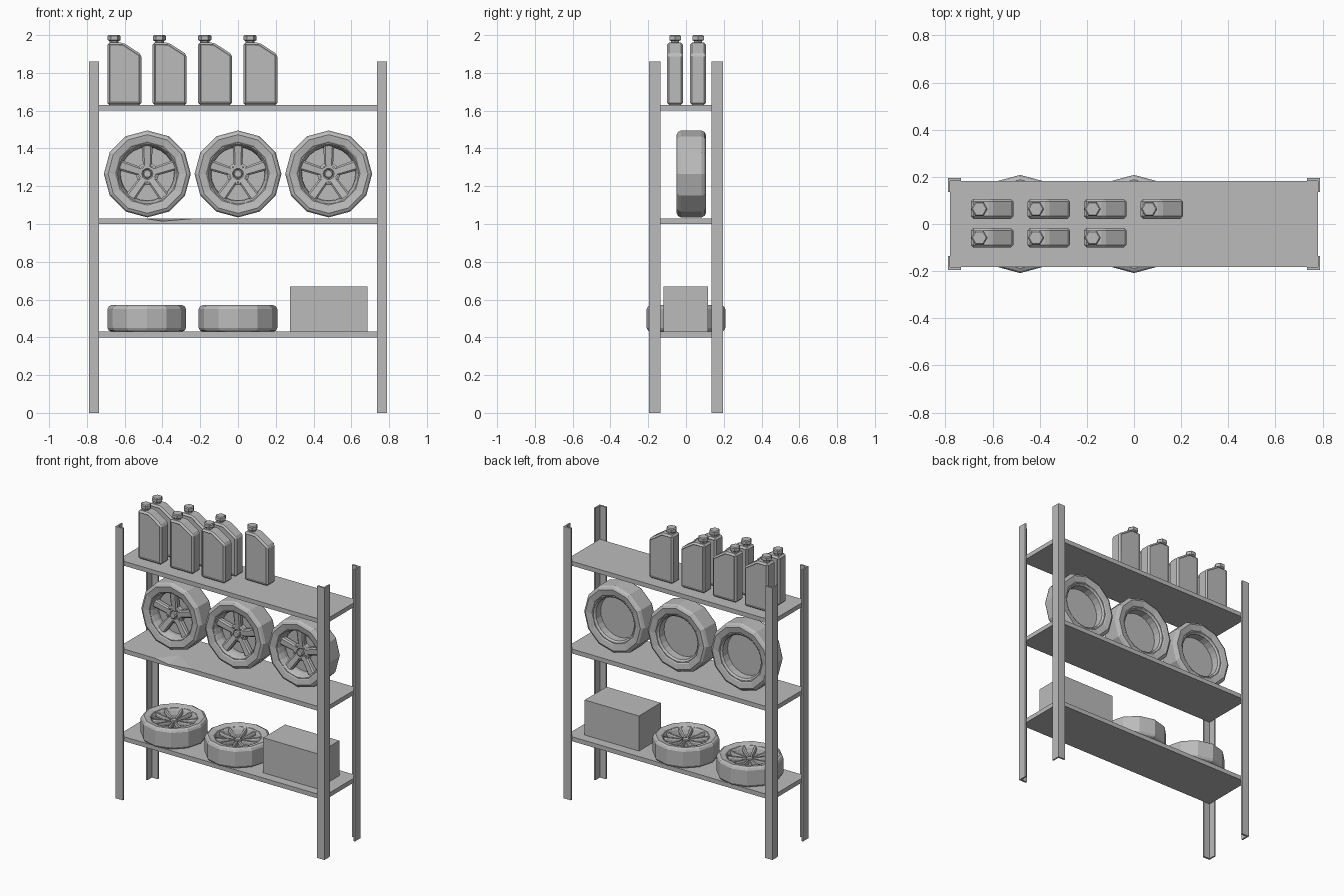
import bpy, bmesh
from math import cos, sin, pi, radians
from mathutils import Matrix, Vector

cube = bpy.data.objects.get("Cube")
if cube:
    bpy.data.objects.remove(cube, do_unlink=True)

GREY = (0.5, 0.5, 0.5, 1)
mat = bpy.data.materials.new("plain_grey")
mat.use_nodes = True
mat.diffuse_color = GREY
bsdf = next(n for n in mat.node_tree.nodes if n.type == 'BSDF_PRINCIPLED')
bsdf.inputs["Base Color"].default_value = GREY


def finish(name, bm, matrix=None, fix=True):
    if fix:
        bmesh.ops.recalc_face_normals(bm, faces=bm.faces)
    bm.transform(matrix or Matrix())
    mesh = bpy.data.meshes.new(name)
    bm.to_mesh(mesh)
    bm.free()
    mesh.materials.append(mat)
    ob = bpy.data.objects.new(name, mesh)
    bpy.context.collection.objects.link(ob)
    return ob


def add_box(bm, lo, hi):
    lo, hi = Vector(lo), Vector(hi)
    m = Matrix.Translation((lo + hi) / 2) @ Matrix.Diagonal((*(hi - lo), 1))
    return bmesh.ops.create_cube(bm, size=1, matrix=m)["verts"]


def prism(bm, outline, depth):
    """Extrude an outline of 3D points along a vector."""
    face = bm.faces.new([bm.verts.new(p) for p in outline])
    new = bmesh.ops.extrude_face_region(bm, geom=[face], use_keep_orig=True)["geom"]
    bmesh.ops.translate(bm, vec=depth, verts=[v for v in new if isinstance(v, bmesh.types.BMVert)])


def lathe(bm, profile, sides, closed=True):
    """Turn a (radius, z) profile about z; open profiles get end caps."""
    rings = [[bm.verts.new((r * cos(2 * pi * i / sides), r * sin(2 * pi * i / sides), z))
              for i in range(sides)] for r, z in profile]
    pairs = list(zip(rings, rings[1:])) + ([(rings[-1], rings[0])] if closed else [])
    for a, b in pairs:
        for i in range(sides):
            j = (i + 1) % sides
            bm.faces.new((a[i], a[j], b[j], b[i]))
    if not closed:
        bm.faces.new(rings[0])
        bm.faces.new(rings[-1])


# Angle-iron posts
for fy, end in ((-1, "front"), (1, "back")):
    for fx, side in ((1, "left"), (-1, "right")):
        bm = bmesh.new()
        plan = [(.79, .195), (.735, .195), (.735, .183), (.78, .183), (.78, .135), (.79, .135)]
        prism(bm, [(fx * x, fy * y, 0) for x, y in plan], (0, 0, 1.86))
        finish(f"{end}_{side}_post", bm)

# Shelves, the middle one with a dented front edge
for name, top in (("lower_shelf", .43), ("middle_shelf", 1.03), ("upper_shelf", 1.63)):
    bm = bmesh.new()
    add_box(bm, (-.78, -.182, top - .03), (.78, .182, top))
    if name == "middle_shelf":
        edge = next(e for e in bm.edges if all(v.co.y < 0 and v.co.z > top - .01 for v in e.verts))
        start = min(edge.verts, key=lambda v: v.co.x)
        end = edge.other_vert(start)
        dent = []
        for x in (-.5, -.4, -.22):
            edge = next(e for e in start.link_edges if e.other_vert(start) == end)
            _, v = bmesh.utils.edge_split(edge, start, .5)
            v.co = (x, -.182, top)
            dent.append(v)
            start = v
        a, low, c = dent
        upper = next(f for f in bm.faces if f.normal.z > .9 or all(v.co.z > top - .01 for v in f.verts))
        bmesh.utils.face_split(upper, a, c, coords=[(-.4, -.06, top)])
        inner = next(v for v in bm.verts if abs(v.co.y + .06) < .001)
        pocket = next(f for f in inner.link_faces if low in f.verts)
        bmesh.utils.face_split(pocket, low, inner)
        low.co.z -= .015
    finish(name, bm)

# Storage box
bm = bmesh.new()
add_box(bm, (.275, -.12, .43), (.685, .116, .67))
finish("storage_box", bm)


# Bottles
def bottle(name, x, y):
    m = Matrix.Translation((x, y, 1.63))
    bm = bmesh.new()
    side = [(0, 0), (.18, 0), (.18, .268), (.085, .33), (0, .33)]
    prism(bm, [(px, -.042, pz) for px, pz in side], (0, .084, 0))
    bmesh.ops.bevel(bm, geom=bm.edges[:], offset=.011, segments=1, affect='EDGES')
    # Shallow side panels
    bm.normal_update()
    bmesh.ops.recalc_face_normals(bm, faces=bm.faces)
    panels = [f for f in bm.faces if abs(f.normal.y) > .99]
    bmesh.ops.inset_individual(bm, faces=panels, thickness=.006, depth=-.003)
    finish(name, bm, m)
    bm = bmesh.new()
    lathe(bm, [(.024, -.02), (.024, .008), (.035, .014), (.035, .034), (.029, .04)], 6, False)
    finish(name + "_cap", bm, m @ Matrix.Translation((.036, 0, .33)))


for row, y, count in (("front", -.058, 3), ("back", .064, 4)):
    for i in range(count):
        bottle(f"{row}_bottle_{i + 1}", -.692 + .24 * i, y)


# Wheels: the axis is local z, the face side up
TIRE = [(.16, .062), (.172, .071), (.208, .0775), (.222, .07), (.23, .055), (.23, -.055),
        (.222, -.07), (.208, -.0775), (.172, -.071), (.16, -.062)]
RIM = [(.15, .05), (.158, .066), (.168, .066), (.168, -.066), (.156, -.066), (.145, -.055), (.142, .02)]


def spoke(bm, angle, r0, r1, w0, w1, z0, z1, thick):
    """Tapered spoke with chamfered upper edges."""
    ends = []
    for r, w, z in ((r0, w0, z0), (r1, w1, z1)):
        section = [(-w, z - thick), (w, z - thick), (w, z - .008), (w * .65, z),
                   (-w * .65, z), (-w, z - .008)]
        ends.append([bm.verts.new(Matrix.Rotation(angle, 3, 'Z') @ Vector((r, t, h)))
                     for t, h in section])
    a, b = ends
    bm.faces.new(a)
    bm.faces.new(b)
    for i in range(6):
        j = (i + 1) % 6
        bm.faces.new((a[i], a[j], b[j], b[i]))


def wheel(name, m, broad):
    bm = bmesh.new()
    lathe(bm, TIRE, 12)
    finish(name + "_tire", bm, m)
    bm = bmesh.new()
    lathe(bm, RIM, 24)
    finish(name + "_rim", bm, m)
    # Spokes
    bm = bmesh.new()
    for i in range(5):
        mid = radians(90 + 72 * i)
        if broad:
            spoke(bm, mid, .035, .153, .023, .028, .036, .05, .03)
        else:
            for s in (-1, 1):
                spoke(bm, mid + s * radians(15), .03, .155, .008, .012, .045, .06, .025)
    finish(name + "_spokes", bm, m)
    # Hub with centre cap and bolts
    bm = bmesh.new()
    hub = .062 if broad else .042
    lathe(bm, [(hub, 0), (hub, .03), (hub * .8, .036), (.03, .036), (.024, .03),
               (.024, .045), (.018, .05)], 10, False)
    for i in range(5):
        a = radians(54 + 72 * i)
        bmesh.ops.create_cone(bm, cap_ends=True, segments=6, radius1=.006, radius2=.006, depth=.012,
                              matrix=Matrix.Translation((hub * .7 * cos(a), hub * .7 * sin(a), .04)))
    finish(name + "_hub", bm, m)
    # Inner dish, facing the rear
    bm = bmesh.new()
    bmesh.ops.create_circle(bm, cap_ends=True, segments=24, radius=.144)
    bm.normal_update()
    if next(iter(bm.faces)).normal.z > 0:
        bmesh.ops.reverse_faces(bm, faces=bm.faces)
    finish(name + "_dish", bm, m @ Matrix.Translation((0, 0, -.005)), fix=False)


for i in range(3):
    wheel(f"standing_wheel_{i + 1}",
          Matrix.Translation((.48 * (i - 1), .0275, 1.265)) @ Matrix.Rotation(pi / 2, 4, 'X'), True)
for i in range(2):
    wheel(f"lying_wheel_{i + 1}",
          Matrix.Translation((-.483 + .483 * i, 0, .5)) @ Matrix.Scale(.905, 4), False)
